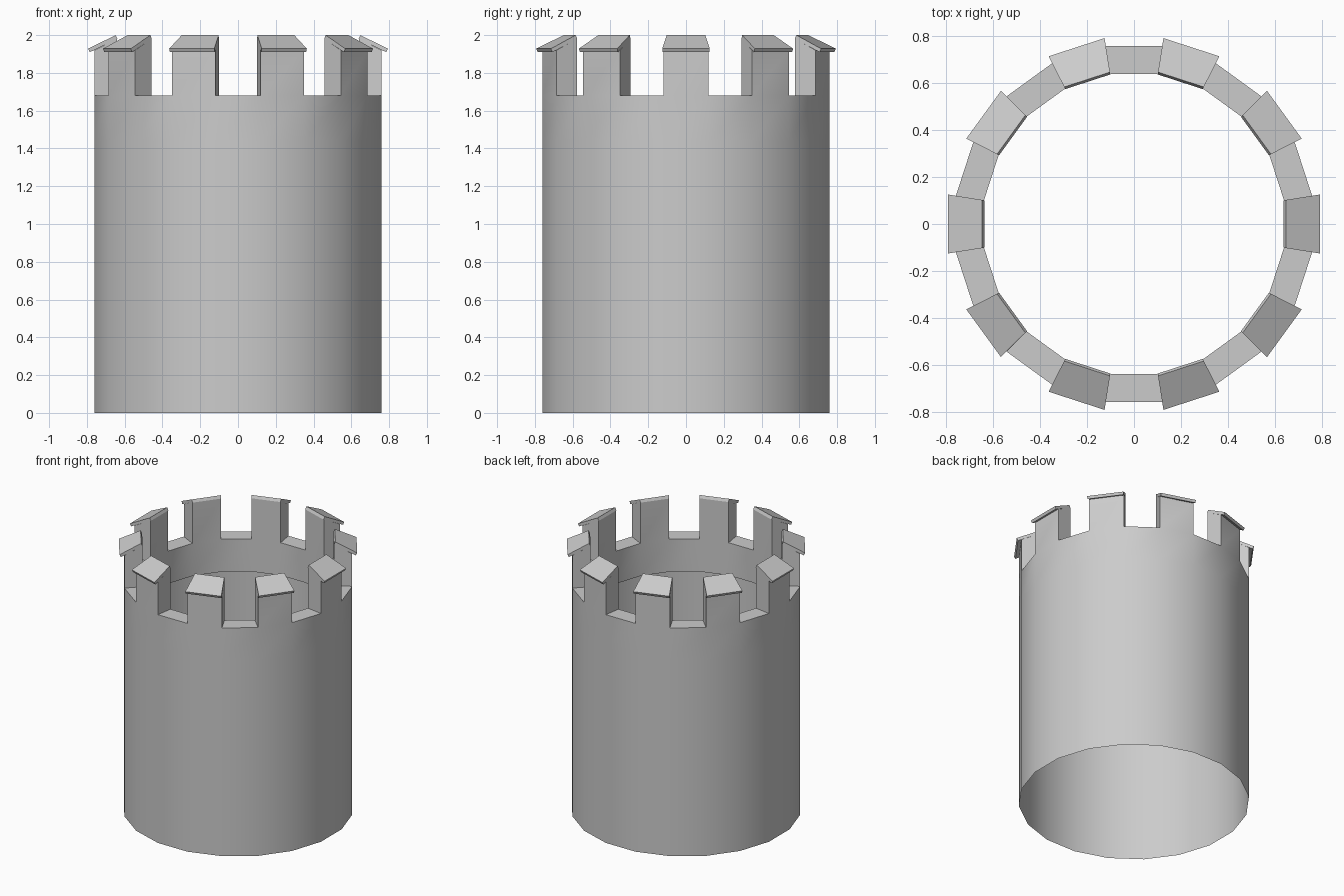
import bpy, bmesh
from math import cos, sin, pi

cube = bpy.data.objects.get("Cube")
if cube:
    bpy.data.objects.remove(cube)

SIDES = 20
HALF = pi / SIDES
OUTER, INNER = 0.76, 0.64          # distances to the flats
RIM, LIP = 1.68, 1.44              # gap floor and underside of the parapet

stone = bpy.data.materials.new("grey stone")
stone.use_nodes = True
colour = (0.6, 0.6, 0.6, 1)
stone.diffuse_color = colour
stone.node_tree.nodes["Principled BSDF"].inputs["Base Color"].default_value = colour


def ring(bm, apothem, z):
    """Corners of one horizontal polygon; flat i faces the angle i * 2 * HALF."""
    r = apothem / cos(HALF)
    return [bm.verts.new((r * cos(a), r * sin(a), z))
            for a in ((2 * i - 1) * HALF for i in range(SIDES))]


def finish(bm, name, smooth):
    loose = [v for v in bm.verts if not v.link_faces]
    bmesh.ops.delete(bm, geom=loose, context='VERTS')
    mesh = bpy.data.meshes.new(name)
    bm.to_mesh(mesh)
    bm.free()
    mesh.materials.append(stone)
    obj = bpy.data.objects.new(name, mesh)
    bpy.context.collection.objects.link(obj)
    if smooth:
        bpy.ops.object.select_all(action='DESELECT')
        obj.select_set(True)
        bpy.context.view_layer.objects.active = obj
        bpy.ops.object.shade_smooth_by_angle()
    return obj


# Tower wall with a thick parapet lip and ten merlons
bm = bmesh.new()
base = ring(bm, OUTER, 0)
mid = ring(bm, OUTER, LIP)
rim_out = ring(bm, OUTER, RIM)
rim_in = ring(bm, INNER, RIM)
lip_in = ring(bm, INNER, LIP)
lip_out = ring(bm, OUTER - 0.002, LIP)
top_out = ring(bm, OUTER, 1.92)
top_in = ring(bm, INNER, 1.98)


def strip(lower, upper, i):
    j = (i + 1) % SIDES
    bm.faces.new((lower[i], lower[j], upper[j], upper[i]))


for i in range(SIDES):
    for a, b in ((base, mid), (mid, rim_out), (rim_in, lip_in), (lip_in, lip_out)):
        strip(a, b, i)
    if i % 2:                      # open gap
        strip(rim_out, rim_in, i)
    else:                          # merlon
        j = (i + 1) % SIDES
        for a, b in ((rim_out, top_out), (top_out, top_in), (top_in, rim_in)):
            strip(a, b, i)
        bm.faces.new((rim_out[i], top_out[i], top_in[i], rim_in[i]))
        bm.faces.new((rim_out[j], rim_in[j], top_in[j], top_out[j]))
finish(bm, "tower_wall", True)

# Sloping cap slab on each merlon
bm = bmesh.new()
slab = [ring(bm, r, z) for r, z in
        ((0.784, 1.91), (0.793, 1.928), (0.648, 2.0), (0.638, 1.98))]
for i in range(0, SIDES, 2):
    j = i + 1
    for k in range(4):
        strip(slab[k], slab[(k + 1) % 4], i)
    bm.faces.new([s[i] for s in slab])
    bm.faces.new([s[j] for s in reversed(slab)])
finish(bm, "merlon_caps", False)
